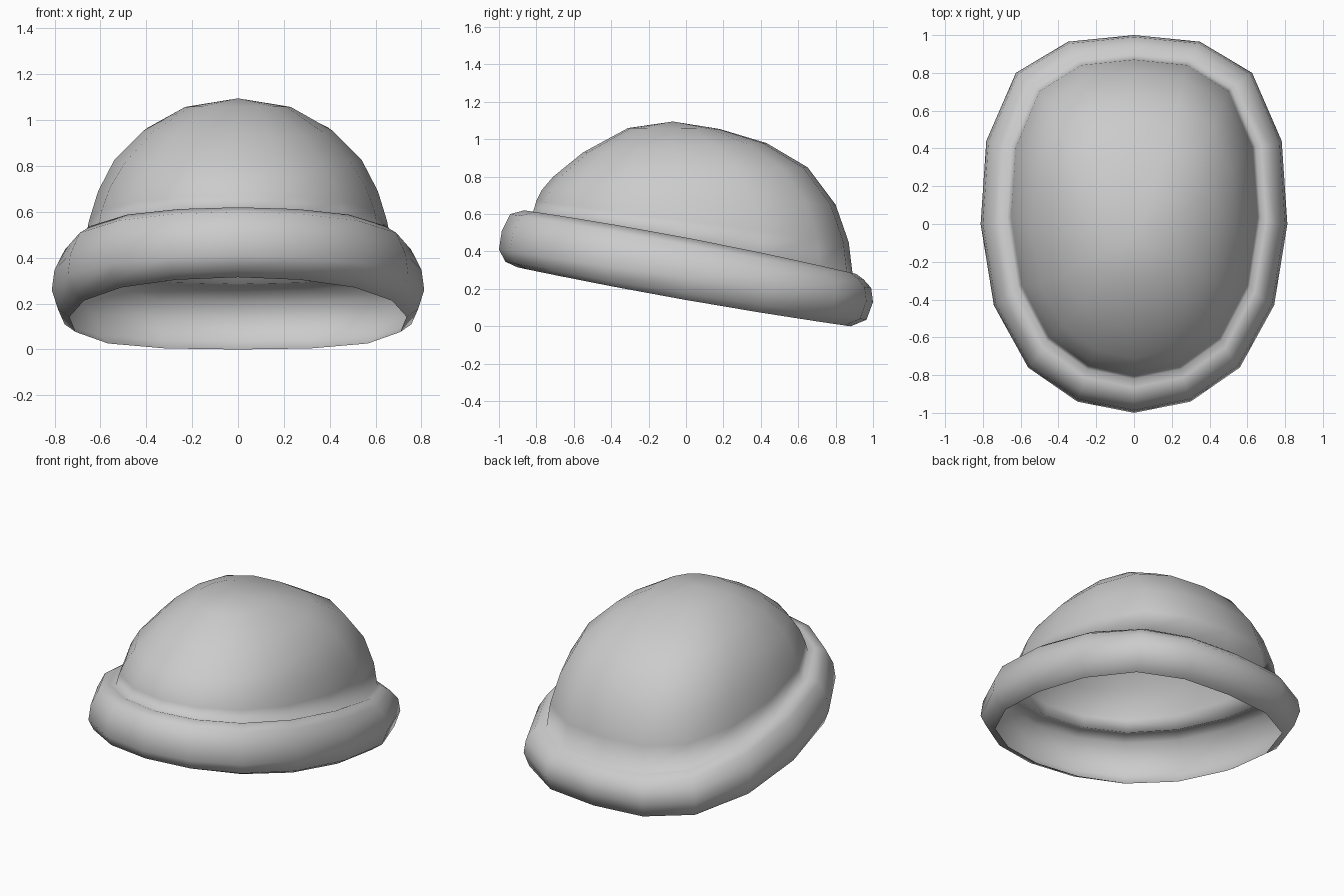
import bpy
import bmesh

cube = bpy.data.objects.get("Cube")
if cube:
    bpy.data.objects.remove(cube, do_unlink=True)

wool = bpy.data.materials.new("grey wool")
wool.use_nodes = True
GREY = (0.6, 0.6, 0.6, 1)
wool.diffuse_color = GREY
wool.node_tree.nodes["Principled BSDF"].inputs["Base Color"].default_value = GREY

# Plan outline, back to front along the left side: squarer back, narrower front
HALF = [(0, 1), (.43, .965), (.77, .8), (.963, .44), (1, 0),
        (.914, -.43), (.69, -.76), (.37, -.94), (0, -1)]
OUTLINE = HALF + [(-x, y) for x, y in HALF[-2:0:-1]]

# Tilted rings: half width, front y, front z, back y, back z, lift at the middle
RINGS = [
    # rolled brim, from the open edge upward
    (.735, -.90, .315, .88, .0, -.015),
    (.785, -.965, .345, .965, .035, -.015),
    (.812, -1.0, .41, 1.0, .13, -.01),
    (.80, -.985, .51, .99, .205, -.01),
    (.755, -.94, .60, .95, .25, .01),
    (.70, -.865, .62, .91, .28, .02),
    # crease, then the dome
    (.67, -.82, .605, .89, .285, .01),
    (.65, -.80, .67, .87, .45, .0),
    (.61, -.77, .73, .80, .65, .0),
    (.54, -.71, .80, .65, .85, .0),
    (.41, -.55, .93, .43, .98, .0),
    (.23, -.31, 1.06, .18, 1.055, .0),
]
CROWN = (0, -.07, 1.095)


def add_ring(bm, width, front_y, front_z, back_y, back_z, lift):
    verts = []
    for x, y in OUTLINE:
        t = (y + 1) / 2
        verts.append(bm.verts.new((
            x * width,
            front_y + (back_y - front_y) * t,
            front_z + (back_z - front_z) * t + lift * (1 - y * y))))
    return verts


# One open sheet: brim and dome skinned ring to ring, closed at the crown
bm = bmesh.new()
loops = [add_ring(bm, *ring) for ring in RINGS]
count = len(OUTLINE)
for low, high in zip(loops, loops[1:]):
    for i in range(count):
        j = (i + 1) % count
        bm.faces.new((low[j], low[i], high[i], high[j]))
crown = bm.verts.new(CROWN)
for i in range(count):
    bm.faces.new((loops[-1][(i + 1) % count], loops[-1][i], crown))
for face in bm.faces:
    face.smooth = True

# Keep the outside facing out
bm.normal_update()
if sum(f.normal.dot(f.calc_center_median()) for f in bm.faces) < 0:
    bmesh.ops.reverse_faces(bm, faces=bm.faces)

mesh = bpy.data.meshes.new("knit_cap")
bm.to_mesh(mesh)
bm.free()
mesh.materials.append(wool)
cap = bpy.data.objects.new("knit_cap", mesh)
bpy.context.collection.objects.link(cap)
